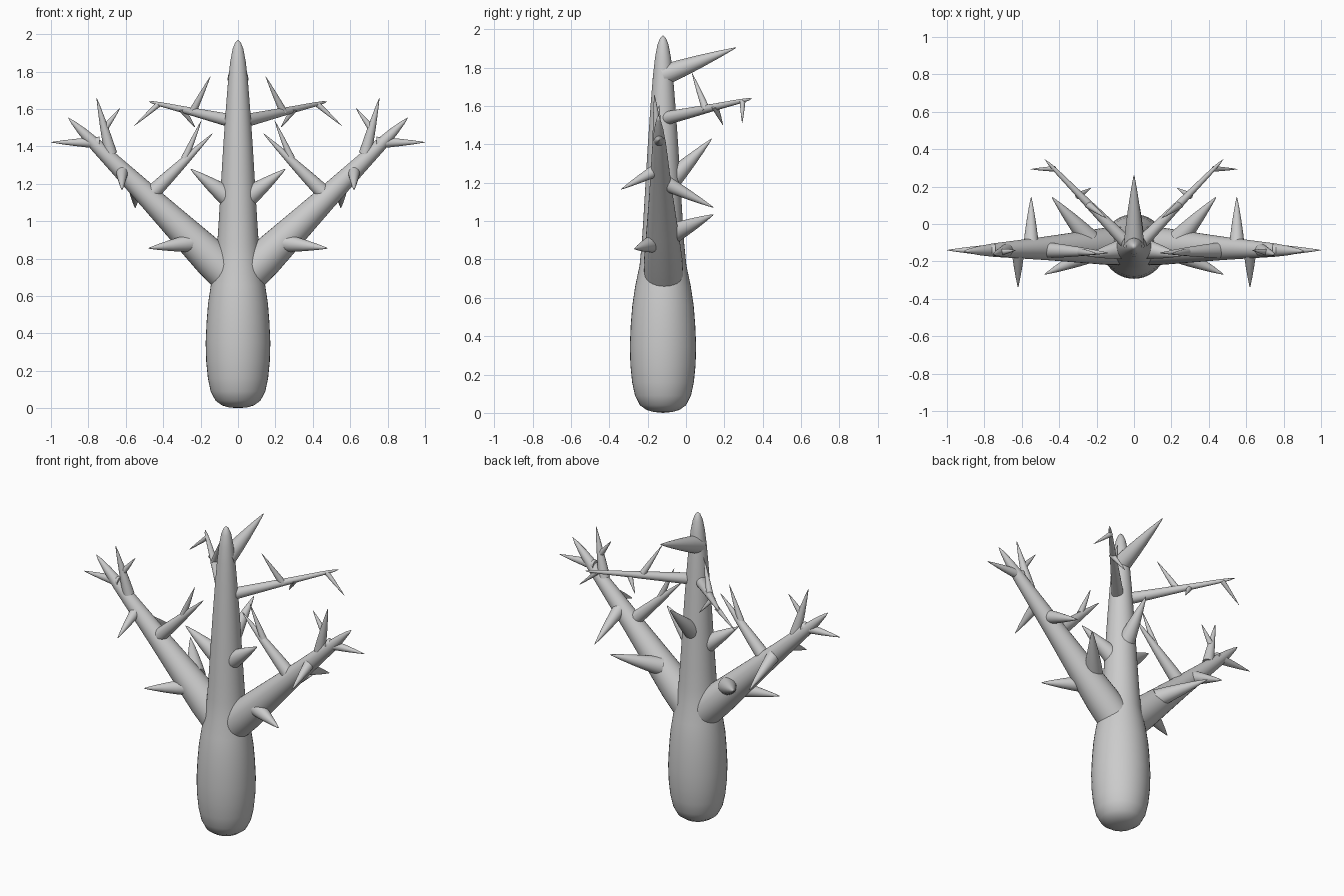
import bpy, bmesh, math
from mathutils import Vector

if "Cube" in bpy.data.objects:
    bpy.data.objects.remove(bpy.data.objects["Cube"])

SPIKE = [(0, 1), (.25, .82), (.5, .6), (.75, .34), (.9, .16), (.97, .07), (1, 0)]
LIMB = [(0, 1.03), (.13, 1), (.3, .83), (.5, .63), (.7, .46), (.82, .36), (.91, .24), (.97, .11), (1, 0)]
TWIG = [(0, 1), (.3, .75), (.6, .5), (.85, .33), (.95, .2), (1, 0)]


def tapered(name, start, end, r, profile=SPIKE, mirror=True, seg=24):
    """Round tapered limb from start to end; profile = (fraction, radius factor)."""
    a, b = Vector(start), Vector(end)
    q = (b - a).to_track_quat('Z', 'Y')
    length = (b - a).length
    bm = bmesh.new()
    rings = []
    for t, f in profile:
        if f == 0:
            rings.append([bm.verts.new(a + q @ Vector((0, 0, t * length)))])
        else:
            rings.append([bm.verts.new(a + q @ Vector((
                r * f * math.cos(2 * math.pi * i / seg),
                r * f * math.sin(2 * math.pi * i / seg), t * length)))
                for i in range(seg)])
    for lo, hi in zip(rings, rings[1:]):
        for i in range(seg):
            j = (i + 1) % seg
            if len(lo) == 1:
                bm.faces.new((lo[0], hi[j], hi[i]))
            elif len(hi) == 1:
                bm.faces.new((lo[i], lo[j], hi[0]))
            else:
                bm.faces.new((lo[i], lo[j], hi[j], hi[i]))
    if len(rings[0]) > 1:
        bm.faces.new(rings[0][::-1])
    bmesh.ops.recalc_face_normals(bm, faces=bm.faces)
    me = bpy.data.meshes.new(name)
    bm.to_mesh(me)
    bm.free()
    ob = bpy.data.objects.new(name, me)
    bpy.context.collection.objects.link(ob)
    if mirror:
        ob.modifiers.new("Mirror", 'MIRROR')
    bpy.ops.object.select_all(action='DESELECT')
    ob.select_set(True)
    bpy.context.view_layer.objects.active = ob
    bpy.ops.object.shade_smooth_by_angle(angle=math.radians(50))
    return ob


# Trunk: bulbous base narrowing to a rounded tip
H = 1.97
trunk = [(0, 0), (.005, .05), (.015, .085), (.04, .12), (.09, .146), (.16, .161),
         (.25, .17), (.35, .173), (.46, .168), (.56, .16), (.66, .145), (.77, .122),
         (.88, .111), (1.0, .103), (1.2, .091), (1.4, .079), (1.6, .065), (1.75, .053),
         (1.85, .042), (1.92, .029), (1.955, .015), (H, 0)]
tapered("trunk", (0, -.12, 0), (0, -.12, H), 1, [(z / H, r) for z, r in trunk], False, 40)

# Main side limbs
tapered("main_limb", (.03, -.115, .69), (.91, -.145, 1.555), .1, LIMB, seg=32)

# Spikes growing from the main limbs
tapered("outer_fork", (.74, -.14, 1.42), (1.0, -.14, 1.422), .032)
tapered("upper_fork", (.68, -.14, 1.36), (.756, -.165, 1.66), .034)
tapered("upper_fork_twig", (.71, -.15, 1.5), (.63, -.14, 1.605), .018)
tapered("inner_branch", (.46, -.14, 1.15), (.135, -.155, 1.47), .042)
tapered("inner_branch_twig", (.285, -.15, 1.335), (.195, -.16, 1.54), .02)
tapered("limb_front_spike", (.62, -.13, 1.28), (.62, -.34, 1.165), .036)
tapered("limb_back_spike", (.55, -.12, 1.205), (.55, .145, 1.07), .042)
tapered("low_back_spike", (.24, -.08, .93), (.44, .145, 1.035), .055)
tapered("low_front_spike", (.24, -.16, .885), (.48, -.27, .855), .05)

# Spikes growing from the trunk
tapered("trunk_side_spike", (.04, -.13, 1.12), (.255, -.17, 1.28), .058)
tapered("trunk_back_spike", (0, -.09, 1.2), (.02, .135, 1.43), .055, mirror=False)
tapered("trunk_top_spike", (0, -.12, 1.76), (0, .262, 1.905), .056, mirror=False)

# Long thin branches reaching to the back with their twigs
tapered("back_branch", (.03, -.11, 1.535), (.478, .347, 1.64), .036, TWIG)
tapered("back_branch_end_twig", (.425, .295, 1.625), (.555, .293, 1.51), .015)
tapered("back_branch_up_twig", (.245, .105, 1.58), (.147, .03, 1.775), .021)
tapered("back_branch_down_twig", (.3, .15, 1.6), (.228, .193, 1.5), .018)
